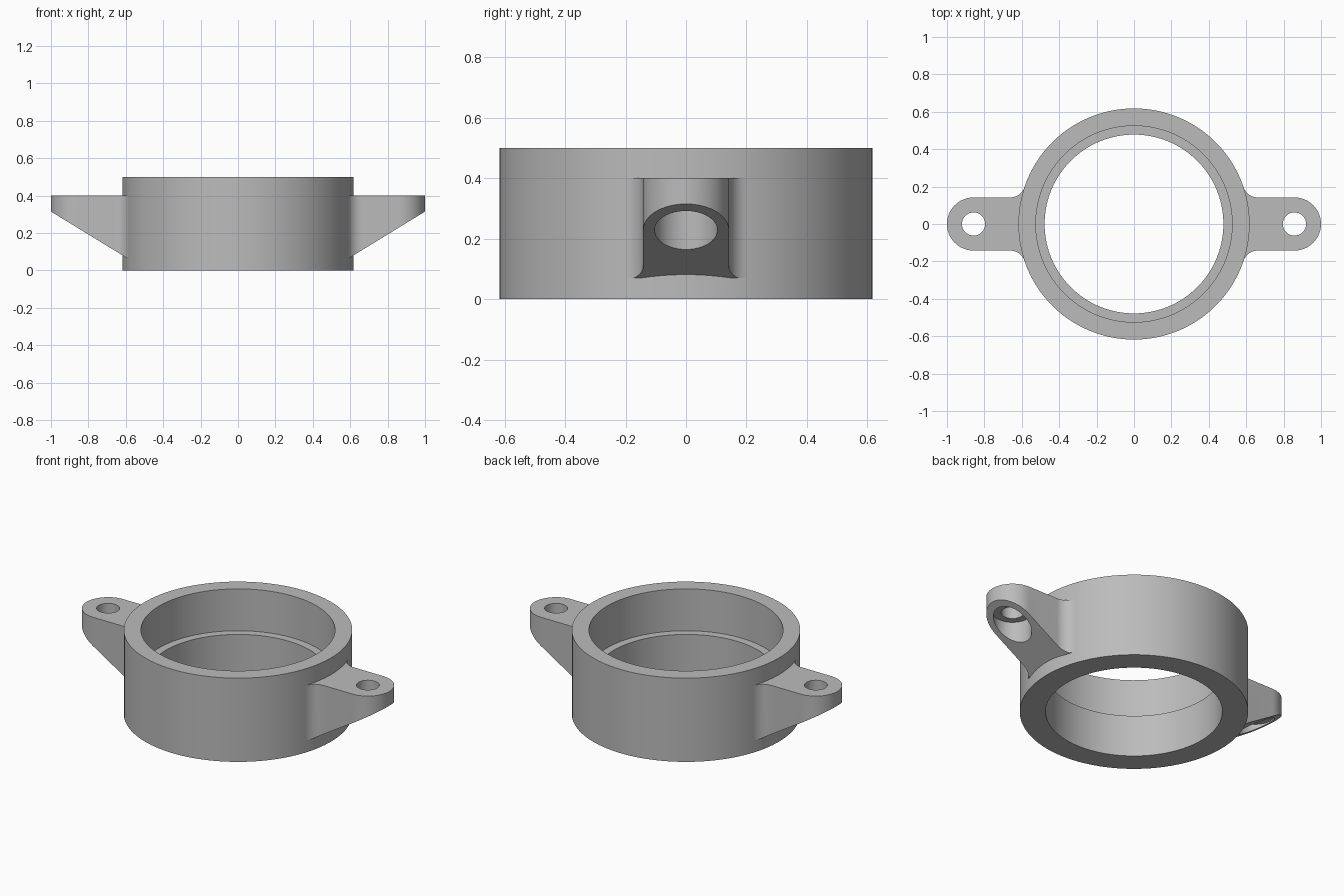
import bpy, bmesh
from math import sin, cos, pi, sqrt, atan2
from mathutils import Matrix, Vector

if "Cube" in bpy.data.objects:
    bpy.data.objects.remove(bpy.data.objects["Cube"])

OUTER, BORE, SEAT, HEIGHT, STEP = 0.618, 0.478, 0.525, 0.5, 0.25
EAR_X, EAR_R, EAR_TOP, EAR_LOW, FILLET = 0.858, 0.142, 0.4, 0.07, 0.08
SEGMENTS = 128

grey = bpy.data.materials.new("plain grey")
grey.use_nodes = True
colour = (0.5, 0.5, 0.5, 1)
grey.diffuse_color = colour
grey.node_tree.nodes["Principled BSDF"].inputs["Base Color"].default_value = colour


def make_object(name, bm):
    bmesh.ops.recalc_face_normals(bm, faces=bm.faces)
    mesh = bpy.data.meshes.new(name)
    bm.to_mesh(mesh)
    bm.free()
    mesh.materials.append(grey)
    obj = bpy.data.objects.new(name, mesh)
    bpy.context.collection.objects.link(obj)
    return obj


def prism(outline, low, high):
    bm = bmesh.new()
    face = bm.faces.new([bm.verts.new((x, y, low)) for x, y in outline])
    new = bmesh.ops.extrude_face_region(bm, geom=[face], use_keep_orig=True)["geom"]
    verts = [v for v in new if isinstance(v, bmesh.types.BMVert)]
    bmesh.ops.translate(bm, verts=verts, vec=(0, 0, high - low))
    return bm


def arc(cx, cy, r, start, end, n):
    angles = [start + (end - start) * i / n for i in range(n + 1)]
    return [(cx + r * cos(a), cy + r * sin(a)) for a in angles]


def combine(target, tool, operation):
    mod = target.modifiers.new(operation.lower(), "BOOLEAN")
    mod.operation, mod.object, mod.solver = operation, tool, "EXACT"
    bpy.context.view_layer.objects.active = target
    bpy.ops.object.modifier_apply(modifier=mod.name)
    bpy.data.objects.remove(tool)


# Stepped ring, swept round from its cross-section
section = [(BORE, 0), (OUTER, 0), (OUTER, HEIGHT), (SEAT, HEIGHT), (SEAT, STEP), (BORE, STEP)]
bm = bmesh.new()
rows = [[bm.verts.new((r * cos(2 * pi * i / SEGMENTS), r * sin(2 * pi * i / SEGMENTS), z))
         for r, z in section] for i in range(SEGMENTS)]
for i, row in enumerate(rows):
    after = rows[(i + 1) % SEGMENTS]
    for j in range(len(section)):
        k = (j + 1) % len(section)
        bm.faces.new((row[j], after[j], after[k], row[k]))
ring = make_object("ring_with_mounting_ears", bm)

# Ear outline: round tip, straight sides, fillets running into the ring
fillet_y = EAR_R + FILLET
fillet_x = sqrt((OUTER + FILLET) ** 2 - fillet_y ** 2)
lean = atan2(fillet_y, fillet_x)
tip = arc(EAR_X, 0, EAR_R, -pi / 2, pi / 2, 32)
blend = arc(fillet_x, fillet_y, FILLET, -pi / 2, lean - pi, 10)
root = arc(0, 0, 0.57, lean, -lean, 12)
outline = tip + blend + root + [(x, -y) for x, y in reversed(blend)]

for turn, side, name in ((0, 1, "left_ear"), (pi, -1, "right_ear")):
    # Ear block with its underside cut to a slope
    bm = prism(outline, EAR_LOW, EAR_TOP)
    geom = bm.verts[:] + bm.edges[:] + bm.faces[:]
    cut = bmesh.ops.bisect_plane(bm, geom=geom, plane_co=(1, 0, 0.315),
                                 plane_no=Vector((0.245, 0, -0.4)).normalized(),
                                 clear_outer=True)["geom_cut"]
    bmesh.ops.holes_fill(bm, edges=[e for e in cut if isinstance(e, bmesh.types.BMEdge)])
    bmesh.ops.rotate(bm, verts=bm.verts, matrix=Matrix.Rotation(turn, 3, "Z"))
    ear = make_object(name, bm)

    # Screw hole with a wider recess from below
    for radius, low, high in ((0.062, 0, 0.6), (0.104, 0, 0.3)):
        hole = arc(side * EAR_X, 0, radius, 0, 2 * pi, 48)[:-1]
        cutter = make_object("hole_cutter", prism(hole, low, high))
        cutter.hide_render = True
        combine(ear, cutter, "DIFFERENCE")
    combine(ring, ear, "UNION")

bpy.ops.object.select_all(action="DESELECT")
ring.select_set(True)
bpy.context.view_layer.objects.active = ring
bpy.ops.object.shade_smooth_by_angle(angle=pi / 6)
